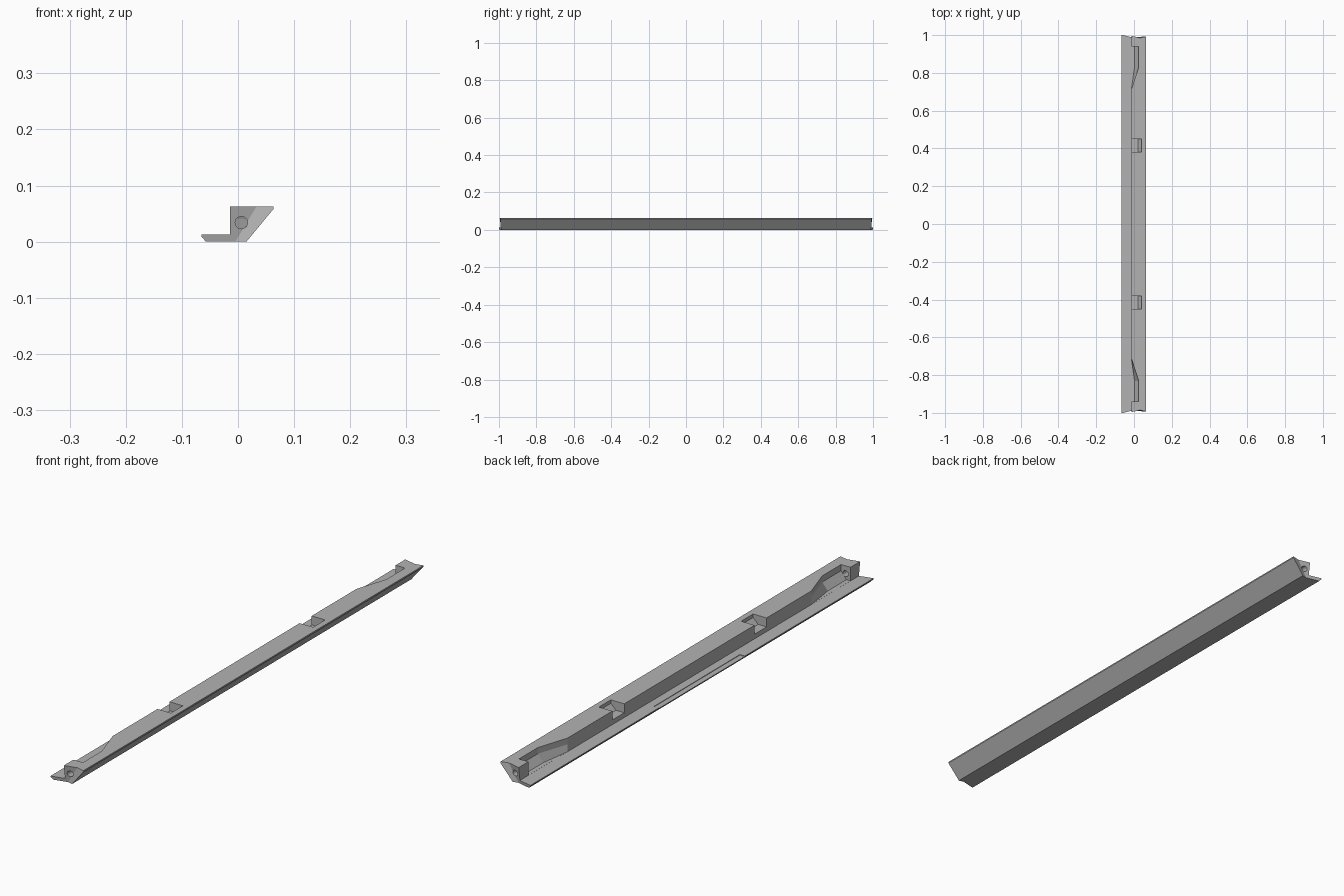
import bpy, bmesh, math

cube = bpy.data.objects.get("Cube")
if cube:
    bpy.data.objects.remove(cube, do_unlink=True)

grey = bpy.data.materials.new("plain grey")
grey.use_nodes = True
grey.diffuse_color = (0.45, 0.45, 0.45, 1)
grey.node_tree.nodes["Principled BSDF"].inputs["Base Color"].default_value = (0.45, 0.45, 0.45, 1)


def loft(name, sections):
    """Closed solid through a list of equal-length point rings."""
    bm = bmesh.new()
    rings = [[bm.verts.new(p) for p in s] for s in sections]
    n = len(rings[0])
    for a, b in zip(rings, rings[1:]):
        for i in range(n):
            j = (i + 1) % n
            bm.faces.new((a[i], a[j], b[j], b[i]))
    bm.faces.new(rings[0])
    bm.faces.new(rings[-1])
    bmesh.ops.recalc_face_normals(bm, faces=bm.faces)
    mesh = bpy.data.meshes.new(name)
    bm.to_mesh(mesh)
    bm.free()
    mesh.materials.append(grey)
    obj = bpy.data.objects.new(name, mesh)
    bpy.context.collection.objects.link(obj)
    return obj


def extrude(name, profile, y0, y1):
    """Extrude an x-z profile along y."""
    return loft(name, [[(x, y, z) for x, z in profile] for y in (y0, y1)])


TOP, LIP, WALL = 0.063, 0.0125, -0.014

# Rail: thin lip on the right, sloped body on the left
rail = extrude("rail", [(-0.065, LIP), (-0.065, 0.009), (-0.057, 0), (0.015, 0),
                        (0.063, 0.058), (0.063, TOP), (WALL, TOP), (WALL, LIP)], -1.02, 1.02)


def pocket_ring(y, depth):
    """Undercut pocket section; depth runs from 0 at the wall to 1."""
    w = WALL - 0.0005
    low, high = w + depth * 0.017, w + depth * 0.039
    floor = LIP + 0.0003
    return [(x, y, z) for x, z in ((-0.03, floor), (low, floor), (high, 0.04),
                                   (high, 0.1), (-0.03, 0.1))]


cutters = []
for s in (-1, 1):
    # Shallow V across each end, leaning with the body
    vee = [(-0.2, 1.033), (0, 0.985), (0.2, 1.033), (0.2, 1.1), (-0.2, 1.1)]
    cutters.append(loft("end_cutter", [[(u + 0.033 + 0.6 * (z - TOP), s * y, z) for u, y in vee]
                                       for z in (-0.05, 0.15)]))
    # Tapered pocket behind each end block
    cutters.append(loft("pocket_cutter", [pocket_ring(s * y, d)
                                          for y, d in ((0.71, 0), (0.83, 1), (0.94, 1))]))
    # Screw hole through the end block
    hole = [(0.006 + 0.011 * math.cos(a), 0.034 + 0.011 * math.sin(a))
            for a in (math.tau * i / 24 for i in range(24))]
    cutters.append(extrude("hole_cutter", hole, s * 0.9, s * 1.05))
    # Clip notch in the top edge
    notch = [(-0.03, 0.03), (0.02, 0.03), (0.041, 0.05), (0.041, 0.1), (-0.03, 0.1)]
    cutters.append(extrude("notch_cutter", notch, s * 0.38, s * 0.45))

# Shallow relief along the middle of the lip
cutters.append(extrude("lip_cutter", [(-0.08, 0.0105), (-0.045, 0.0105),
                                      (-0.045, 0.03), (-0.08, 0.03)], -0.25, 0.25))

bpy.context.view_layer.objects.active = rail
for c in cutters:
    c.hide_render = True
    mod = rail.modifiers.new("cut", "BOOLEAN")
    mod.operation = "DIFFERENCE"
    mod.solver = "EXACT"
    mod.object = c
    bpy.ops.object.modifier_apply(modifier=mod.name)
for c in cutters:
    bpy.data.objects.remove(c, do_unlink=True)
